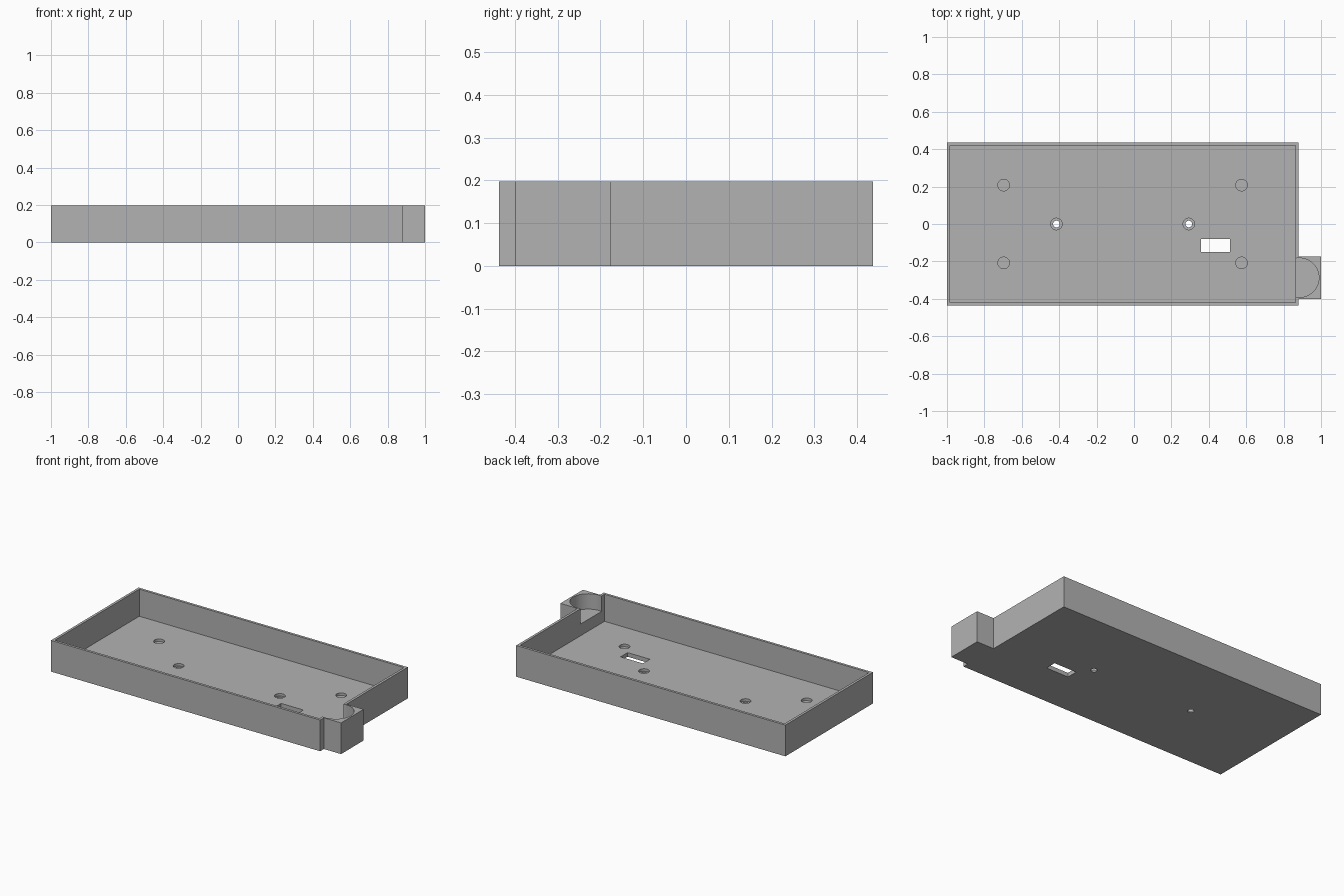
import bpy
import math

default = bpy.data.objects.get("Cube")
if default:
    bpy.data.objects.remove(default, do_unlink=True)

HEIGHT, FLOOR, WALL = 0.197, 0.026, 0.016
X0, X1, Y = -1.0, 0.88, 0.437

grey = bpy.data.materials.new("plain grey")
grey.use_nodes = True
colour = (0.45, 0.45, 0.45, 1)
grey.diffuse_color = colour
grey.node_tree.nodes["Principled BSDF"].inputs["Base Color"].default_value = colour


def box(name, x0, x1, y0, y1, z0, z1):
    bpy.ops.mesh.primitive_cube_add(
        size=1, location=((x0 + x1) / 2, (y0 + y1) / 2, (z0 + z1) / 2))
    ob = bpy.context.object
    ob.name = name
    ob.scale = (x1 - x0, y1 - y0, z1 - z0)
    bpy.ops.object.transform_apply(location=True, rotation=False, scale=True)
    ob.data.materials.append(grey)
    return ob


def cylinder(name, x, y, radius, z0, z1, sides=48):
    bpy.ops.mesh.primitive_cylinder_add(
        vertices=sides, radius=radius, depth=z1 - z0, location=(x, y, (z0 + z1) / 2))
    ob = bpy.context.object
    ob.name = name
    ob.data.materials.append(grey)
    return ob


def combine(target, tool, operation="DIFFERENCE"):
    mod = target.modifiers.new(operation.lower(), "BOOLEAN")
    mod.operation, mod.solver, mod.object = operation, "EXACT", tool
    bpy.context.view_layer.objects.active = target
    bpy.ops.object.modifier_apply(modifier=mod.name)
    bpy.data.objects.remove(tool, do_unlink=True)


# Outer tray with the side block joined on
tray = box("tray", X0, X1, -Y, Y, 0, HEIGHT)
combine(tray, box("side_block", X1 - WALL / 2, 1.0, -0.40, -0.175, 0, HEIGHT), "UNION")

# Open interior
combine(tray, box("interior", X0 + WALL, X1 - WALL, WALL - Y, Y - WALL, FLOOR, 0.4))

# Round pocket in the side block, open to the interior
combine(tray, cylinder("round_pocket", 0.884, -0.287, 0.105, 0.1, 0.4, 64))

# Blind corner recesses
for x in (-0.697, 0.575):
    for y in (-0.208, 0.208):
        combine(tray, cylinder("corner_recess", x, y, 0.031, 0.010, 0.1))

# Counterbored screw holes
for x in (-0.415, 0.293):
    combine(tray, cylinder("counterbore", x, 0, 0.031, 0.010, 0.1))
    combine(tray, cylinder("screw_hole", x, 0, 0.018, -0.1, 0.1))

# Rectangular slot through the floor
combine(tray, box("slot", 0.357, 0.513, -0.15, -0.08, -0.1, 0.1))

bpy.ops.object.select_all(action="DESELECT")
tray.select_set(True)
bpy.context.view_layer.objects.active = tray
bpy.ops.object.shade_smooth_by_angle(angle=math.radians(30))
